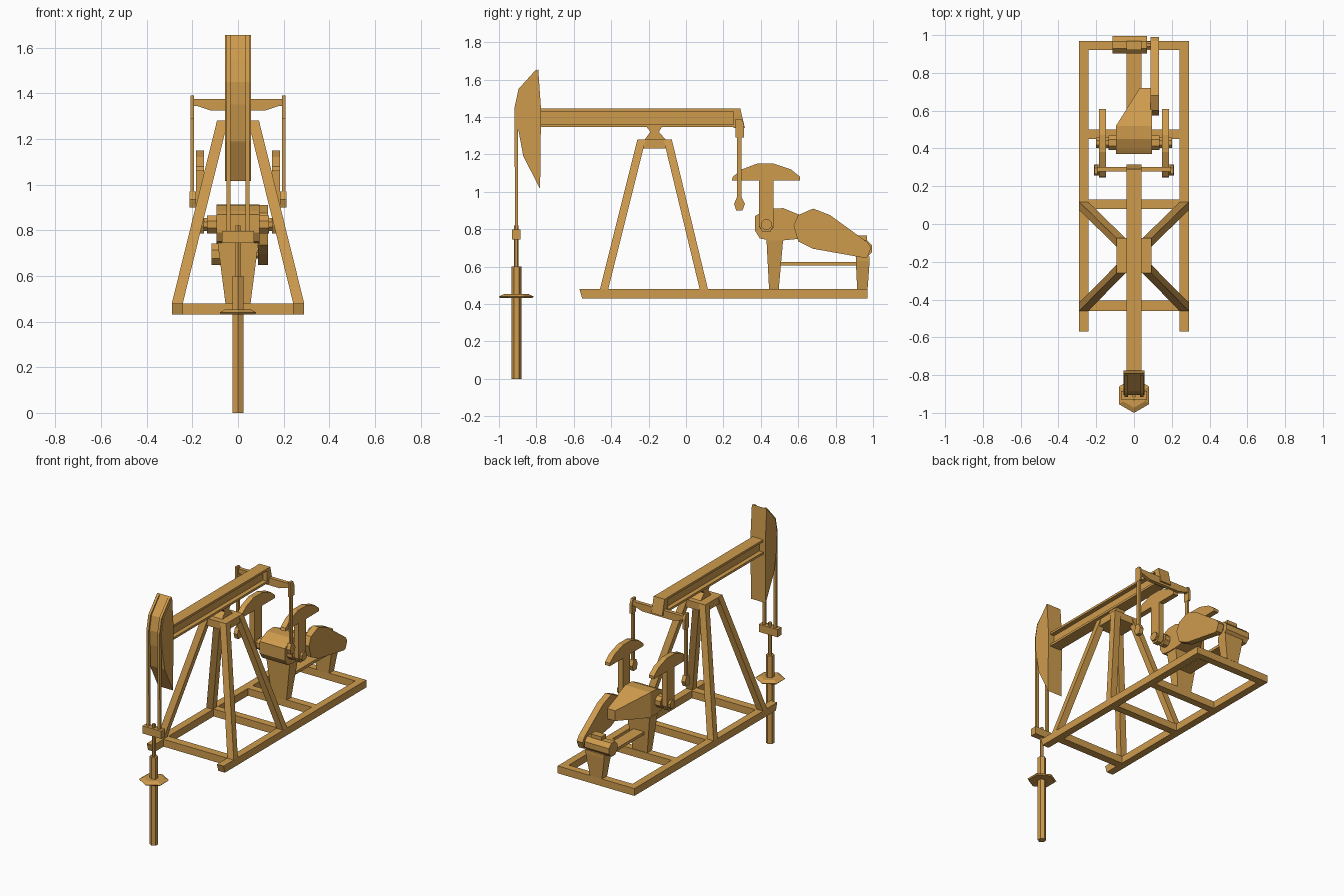
import bpy, bmesh, math
from mathutils import Vector

paint = bpy.data.materials.new("ochre paint")
paint.diffuse_color = (0.62, 0.33, 0.075, 1)


def loft(name, rings):
    """Skin equal-length rings of points into a closed solid."""
    bm = bmesh.new()
    vs = [[bm.verts.new(p) for p in r] for r in rings]
    n = len(rings[0])
    for a, b in zip(vs, vs[1:]):
        for i in range(n):
            j = (i + 1) % n
            bm.faces.new((a[i], a[j], b[j], b[i]))
    bm.faces.new(vs[0][::-1])
    bm.faces.new(vs[-1])
    bmesh.ops.recalc_face_normals(bm, faces=bm.faces)
    me = bpy.data.meshes.new(name)
    bm.to_mesh(me)
    bm.free()
    me.materials.append(paint)
    ob = bpy.data.objects.new(name, me)
    bpy.context.collection.objects.link(ob)
    return ob


def side_prism(name, yz, x0, x1):
    return loft(name, [[(x, y, z) for y, z in yz] for x in (x0, x1)])


def rect(cx, cy, z, hx, hy):
    return [(cx - hx, cy - hy, z), (cx + hx, cy - hy, z),
            (cx + hx, cy + hy, z), (cx - hx, cy + hy, z)]


def box(name, x0, x1, y0, y1, z0, z1):
    c = ((x0 + x1) / 2, (y0 + y1) / 2)
    h = ((x1 - x0) / 2, (y1 - y0) / 2)
    return loft(name, [rect(*c, z, *h) for z in (z0, z1)])


def ngon(r, n, turn=0.0):
    return [(r * math.cos(2 * math.pi * i / n + turn),
             r * math.sin(2 * math.pi * i / n + turn)) for i in range(n)]


def post(name, y, stations, n=6):
    """Vertical turned part on x = 0, stations are (z, radius)."""
    return loft(name, [[(a, y + b, z) for a, b in ngon(r, n, math.pi / 2)]
                       for z, r in stations])


def axle(name, y, z, r, x0, x1, n=8):
    return side_prism(name, [(y + a, z + b) for a, b in ngon(r, n, math.pi / n)], x0, x1)


# Base frame
for s, side in ((-1, "left"), (1, "right")):
    side_prism("base_rail_" + side,
               [(-0.57, 0.48), (-0.555, 0.43), (0.97, 0.43), (0.97, 0.48)], s * 0.24, s * 0.29)
for y0, y1 in ((-0.46, -0.405), (0.08, 0.13), (0.45, 0.50), (0.92, 0.97)):
    box("base_crossbeam", -0.24, 0.24, y0, y1, 0.43, 0.48)

# Support tower
for s in (-1, 1):
    for yb, yt in ((-0.438, -0.238), (0.095, -0.098)):
        loft("tower_leg", [rect(s * 0.266, yb, 0.48, 0.024, 0.022),
                           rect(s * 0.068, yt, 1.28, 0.024, 0.022)])
box("tower_platform", -0.092, 0.092, -0.26, -0.075, 1.23, 1.28)
side_prism("saddle_bearing", [(-0.22, 1.28), (-0.11, 1.28), (-0.145, 1.32), (-0.13, 1.345),
                              (-0.21, 1.345), (-0.19, 1.32)], -0.035, 0.035)

# Walking beam as an I section
h, w, za, zb, t = 0.04, 0.01, 1.345, 1.445, 0.015
ibeam = [(-h, za), (h, za), (h, za + t), (w, za + t), (w, zb - t), (h, zb - t),
         (h, zb), (-h, zb), (-h, zb - t), (-w, zb - t), (-w, za + t), (-h, za + t)]
loft("walking_beam", [[(x, y, z) for x, z in ibeam] for y in (-0.78, 0.27)])
side_prism("beam_tail_block", [(0.255, 1.445), (0.29, 1.445), (0.315, 1.34), (0.255, 1.34)],
           -0.041, 0.041)

# Curved beam head
side_prism("beam_head", [(-0.79, 1.655), (-0.885, 1.545), (-0.905, 1.45), (-0.90, 1.35),
                         (-0.87, 1.19), (-0.78, 1.015), (-0.775, 1.44)], -0.056, 0.056)

# Cables wrapping the head, with the clamp and well rod
for s in (-1, 1):
    side_prism("head_cable", [(-0.80, 1.655), (-0.895, 1.55), (-0.917, 1.45), (-0.914, 0.77),
                              (-0.898, 0.77), (-0.898, 1.45), (-0.88, 1.54), (-0.80, 1.635)],
               s * 0.033, s * 0.05)
box("rod_clamp", -0.07, 0.07, -0.93, -0.885, 0.745, 0.797)
post("polished_rod", -0.907, [(0.58, 0.012), (0.82, 0.012)])
post("well_pipe", -0.907, [(0, 0.027), (0.60, 0.027)])
post("well_flange", -0.907, [(0.432, 0.085), (0.44, 0.093), (0.453, 0.065)])

# Equalizer bar and hanging rods
bar = [(-0.2, 1.375), (-0.2, 1.345), (-0.18, 1.345), (-0.12, 1.325), (0.12, 1.325),
       (0.18, 1.345), (0.2, 1.345), (0.2, 1.375)]
loft("equalizer_bar", [[(x, y, z) for x, z in bar] for y in (0.277, 0.303)])
for s in (-1, 1):
    side_prism("rod_top_bracket", [(0.265, 1.39), (0.297, 1.39), (0.31, 1.36), (0.31, 1.29),
                                   (0.265, 1.29)], s * 0.192, s * 0.208)
    box("pitman_rod", *sorted((s * 0.193, s * 0.207)), 0.273, 0.297, 0.95, 1.35)
    side_prism("rod_foot", [(0.272, 0.97), (0.298, 0.97), (0.315, 0.935), (0.302, 0.90),
                            (0.268, 0.90), (0.257, 0.935)], s * 0.185, s * 0.213)

# Mushroom shaped counterweight cranks
crank = [(0.245, 1.06), (0.25, 1.08), (0.30, 1.12), (0.38, 1.15), (0.47, 1.15), (0.56, 1.12),
         (0.61, 1.08), (0.61, 1.06), (0.468, 1.06), (0.468, 0.82), (0.45, 0.785),
         (0.41, 0.785), (0.39, 0.82), (0.39, 1.06)]
for s in (-1, 1):
    side_prism("counterweight_crank", crank, s * 0.148, s * 0.185)
    axle("crank_collar", 0.43, 0.825, 0.042, s * 0.09, s * 0.135)
    axle("crank_hub", 0.43, 0.825, 0.03, s * 0.13, s * 0.20)

# Gearbox tapering towards the belt guard
loft("gearbox", [[(a, y, z0), (b, y, z0), (b, y, z1), (a, y, z1)] for y, z0, z1, a, b in (
    (0.37, 0.79, 0.87, -0.095, 0.095), (0.395, 0.75, 0.885, -0.095, 0.095),
    (0.45, 0.74, 0.91, -0.095, 0.095), (0.52, 0.74, 0.912, -0.095, 0.095),
    (0.72, 0.76, 0.83, 0.03, 0.095))])
loft("gearbox_stand", [rect(0, 0.47, 0.48, 0.055, 0.026), rect(0, 0.475, 0.75, 0.09, 0.045)])

# Belt guard
side_prism("belt_guard", [(0.575, 0.82), (0.60, 0.875), (0.68, 0.91), (0.77, 0.875),
                          (0.97, 0.73), (0.99, 0.70), (0.97, 0.65), (0.95, 0.647),
                          (0.68, 0.695), (0.60, 0.735)], 0.088, 0.132)

# Motor, its stand and the tie plate
axle("motor", 0.948, 0.695, 0.05, -0.115, 0.07)
axle("motor_shaft", 0.948, 0.695, 0.02, 0.06, 0.10)
box("motor_terminal_box", -0.04, 0.04, 0.92, 0.968, 0.73, 0.765)
loft("motor_stand", [rect(0, 0.943, 0.48, 0.045, 0.028), rect(0, 0.945, 0.63, 0.07, 0.037),
                     rect(0, 0.945, 0.655, 0.07, 0.037)])
box("tie_plate", -0.04, 0.04, 0.49, 0.92, 0.605, 0.625)
